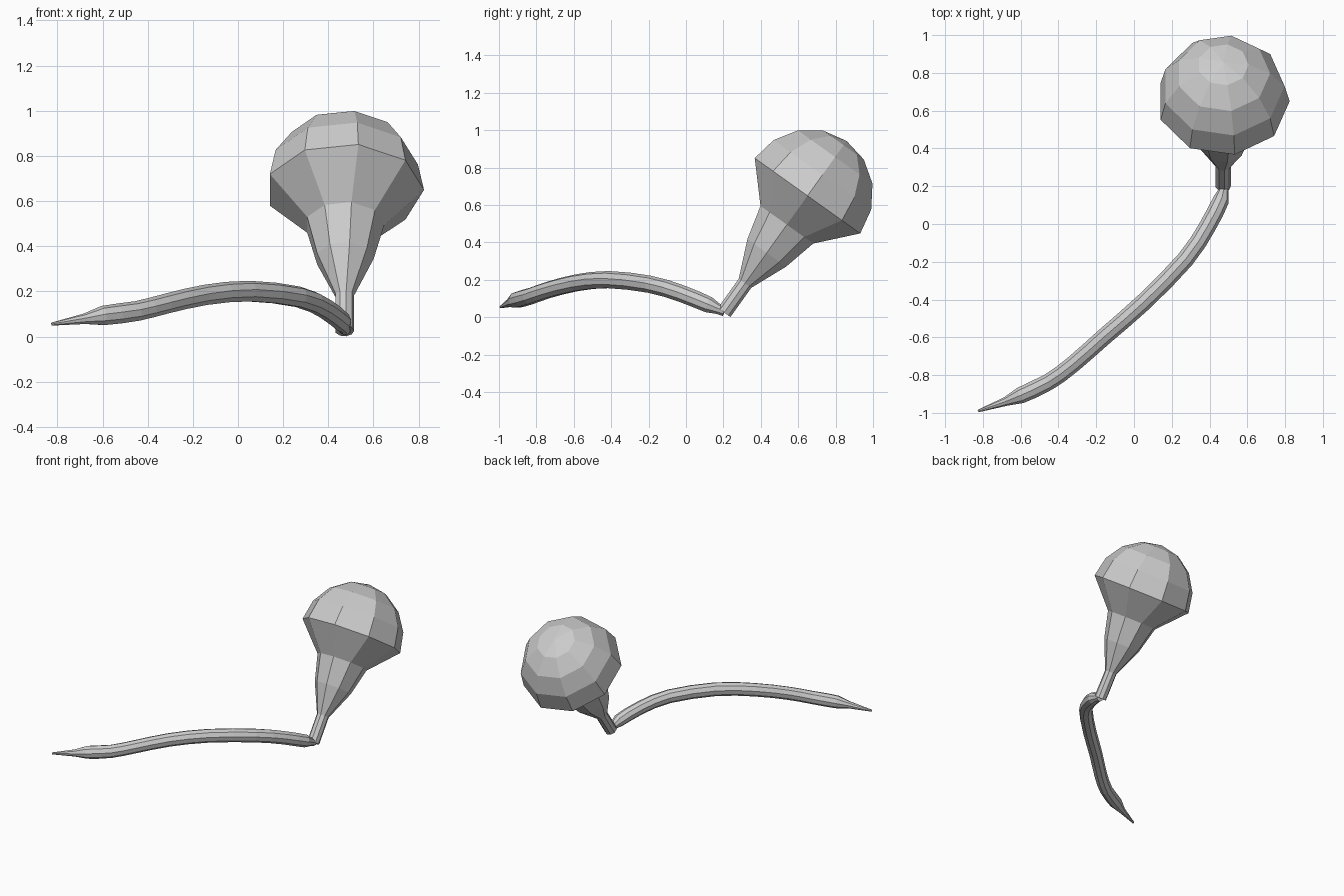
import bpy, bmesh, math
from mathutils import Vector

if "Cube" in bpy.data.objects:
    bpy.data.objects.remove(bpy.data.objects["Cube"])

SIDES = 9


def loft(name, rings, side):
    """Skin nine-sided rings (centre, radius, direction); zero radius closes to a point."""
    bm = bmesh.new()
    prev = first = None
    for c, r, d in rings:
        d = d.normalized()
        u = (side - d * side.dot(d)).normalized()
        v = d.cross(u)
        if r == 0:
            cur = [bm.verts.new(c)] * SIDES
        else:
            cur = []
            for i in range(SIDES):
                a = 2 * math.pi * i / SIDES
                cur.append(bm.verts.new(c + (u * math.cos(a) + v * math.sin(a)) * r))
        if prev:
            for i in range(SIDES):
                j = (i + 1) % SIDES
                loop = dict.fromkeys([prev[i], prev[j], cur[j], cur[i]])
                bm.faces.new(list(loop))
        first = first or cur
        prev = cur
    bm.faces.new(first[::-1])
    if len(set(prev)) > 2:
        bm.faces.new(prev)
    bmesh.ops.recalc_face_normals(bm, faces=bm.faces)
    me = bpy.data.meshes.new(name)
    bm.to_mesh(me)
    bm.free()
    ob = bpy.data.objects.new(name, me)
    bpy.context.collection.objects.link(ob)
    return ob


# Tilted bulb with flared neck and domed cap
base = Vector((0.472, 0.211, 0.035))
axis = Vector((0, 0.581, 0.814)).normalized()
profile = [(-0.012, 0.042), (0.18, 0.042), (0.38, 0.129), (0.565, 0.176), (0.755, 0.352)]
for k in (1, 2, 3):
    a = math.radians(22.5 * k)
    profile.append((0.755 + 0.36 * math.sin(a), 0.352 * math.cos(a)))
profile.append((0.755 + 0.36, 0))
loft("bulb", [(base + axis * t, r, axis) for t, r in profile], Vector((1, 0, 0)))

# Curved tail: x, y, z, radius
keys = [(0.475, 0.205, 0.03, 0.026), (0.473, 0.175, 0.042, 0.028), (0.46, 0.125, 0.065, 0.044),
        (0.385, -0.02, 0.125, 0.046), (0.27, -0.19, 0.175, 0.047), (0.05, -0.415, 0.2, 0.047),
        (-0.15, -0.59, 0.183, 0.046), (-0.32, -0.74, 0.145, 0.045), (-0.45, -0.835, 0.112, 0.045),
        (-0.6, -0.907, 0.092, 0.044), (-0.68, -0.94, 0.078, 0.024), (-0.825, -0.99, 0.055, 0.007)]
keys = [Vector(k) for k in keys]
pts = []
for i in range(len(keys) - 1):
    p0, p1, p2 = keys[max(i - 1, 0)], keys[i], keys[i + 1]
    p3 = keys[min(i + 2, len(keys) - 1)]
    # Subdivide only the long smooth stretch
    for t in ((0, 0.5) if 2 <= i <= 8 else (0,)):
        pts.append(0.5 * (2 * p1 + (p2 - p0) * t + (2 * p0 - 5 * p1 + 4 * p2 - p3) * t * t
                          + (3 * p1 - p0 - 3 * p2 + p3) * t ** 3))
pts.append(keys[-1])
rings = []
for i, p in enumerate(pts):
    d = pts[min(i + 1, len(pts) - 1)] - pts[max(i - 1, 0)]
    rings.append((p.to_3d(), p.w, d.to_3d()))
loft("tail", rings, Vector((0, 0, 1)))
